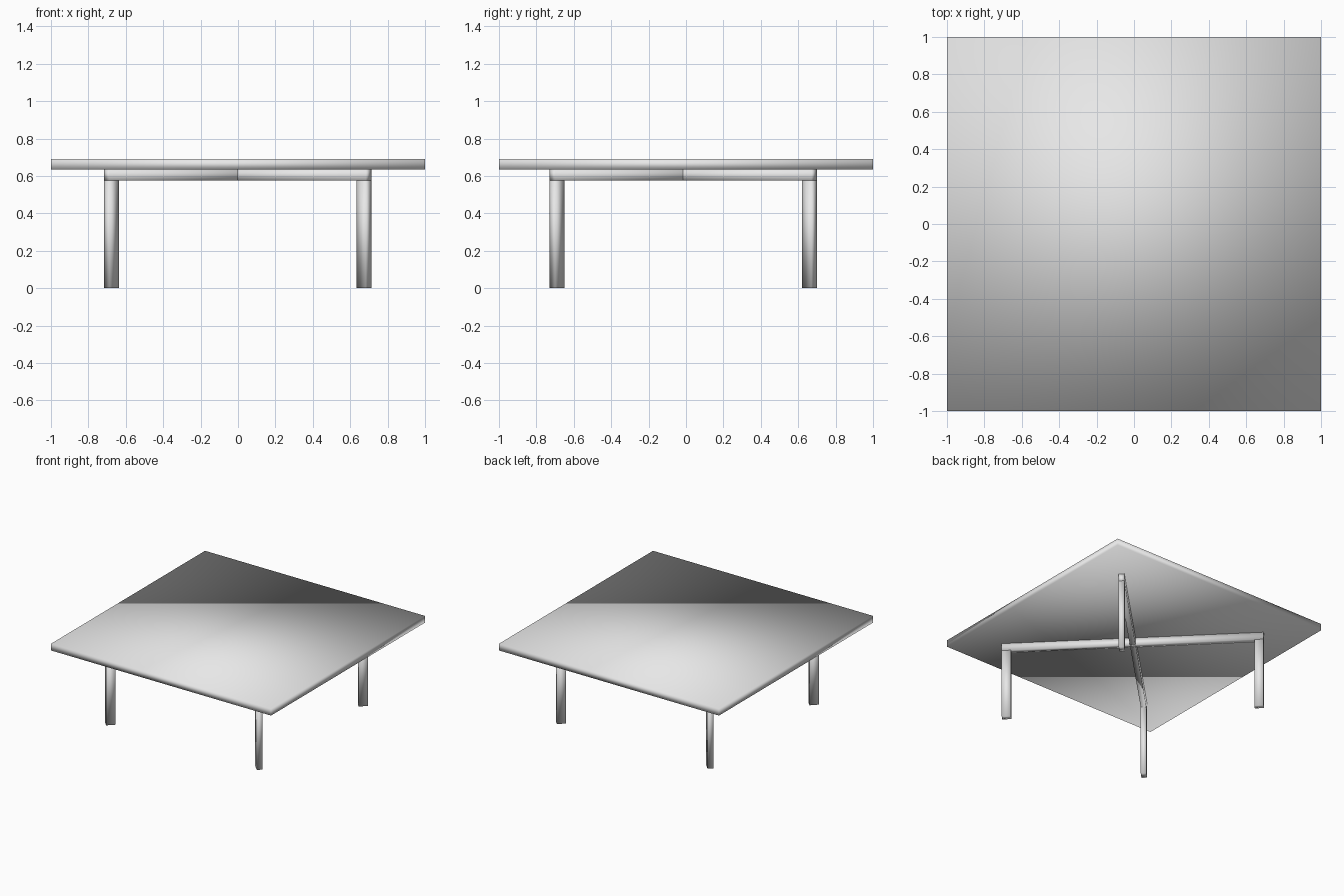
import bpy
from math import radians, cos, sin
from mathutils import Matrix, Vector

cube = bpy.data.objects.get("Cube")
if cube:
    bpy.data.objects.remove(cube, do_unlink=True)

grey = bpy.data.materials.new("light_grey")
grey.use_nodes = True
colour = (0.8, 0.8, 0.8, 1)
grey.diffuse_color = colour
grey.node_tree.nodes["Principled BSDF"].inputs["Base Color"].default_value = colour


def box(name, size, centre, turn=0):
    """Softly shaded box with its own size, centre and turn about z."""
    bpy.ops.mesh.primitive_cube_add(size=1)
    obj = bpy.context.object
    obj.name = name
    obj.data.transform(Matrix.Diagonal((*size, 1)))
    obj.location = centre
    obj.rotation_euler.z = radians(turn)
    obj.data.materials.append(grey)
    bpy.ops.object.shade_smooth()
    return obj


RAIL_BOTTOM, TOP_BOTTOM, TOP = 0.575, 0.635, 0.69
DEPTH, WIDTH = 0.07, 0.043      # leg section along and across its diagonal
REACH = 0.955                   # distance of each leg from the middle
middle = Vector((-0.002, -0.015, 0))

# Square table top
box("table_top", (2, 2, TOP - TOP_BOTTOM), (0, 0, (TOP + TOP_BOTTOM) / 2))

# Crossed rails under the top
for name, turn in (("rail_front_right_to_back_left", 45),
                   ("rail_front_left_to_back_right", 135)):
    box(name, (2 * REACH + DEPTH, WIDTH, TOP_BOTTOM - RAIL_BOTTOM),
        middle + Vector((0, 0, (TOP_BOTTOM + RAIL_BOTTOM) / 2)), turn)

# Legs at the rail ends
for name, turn in (("leg_back_left", 45), ("leg_back_right", 135),
                   ("leg_front_right", 225), ("leg_front_left", 315)):
    a = radians(turn)
    box(name, (DEPTH, WIDTH, RAIL_BOTTOM),
        middle + Vector((REACH * cos(a), REACH * sin(a), RAIL_BOTTOM / 2)), turn)
